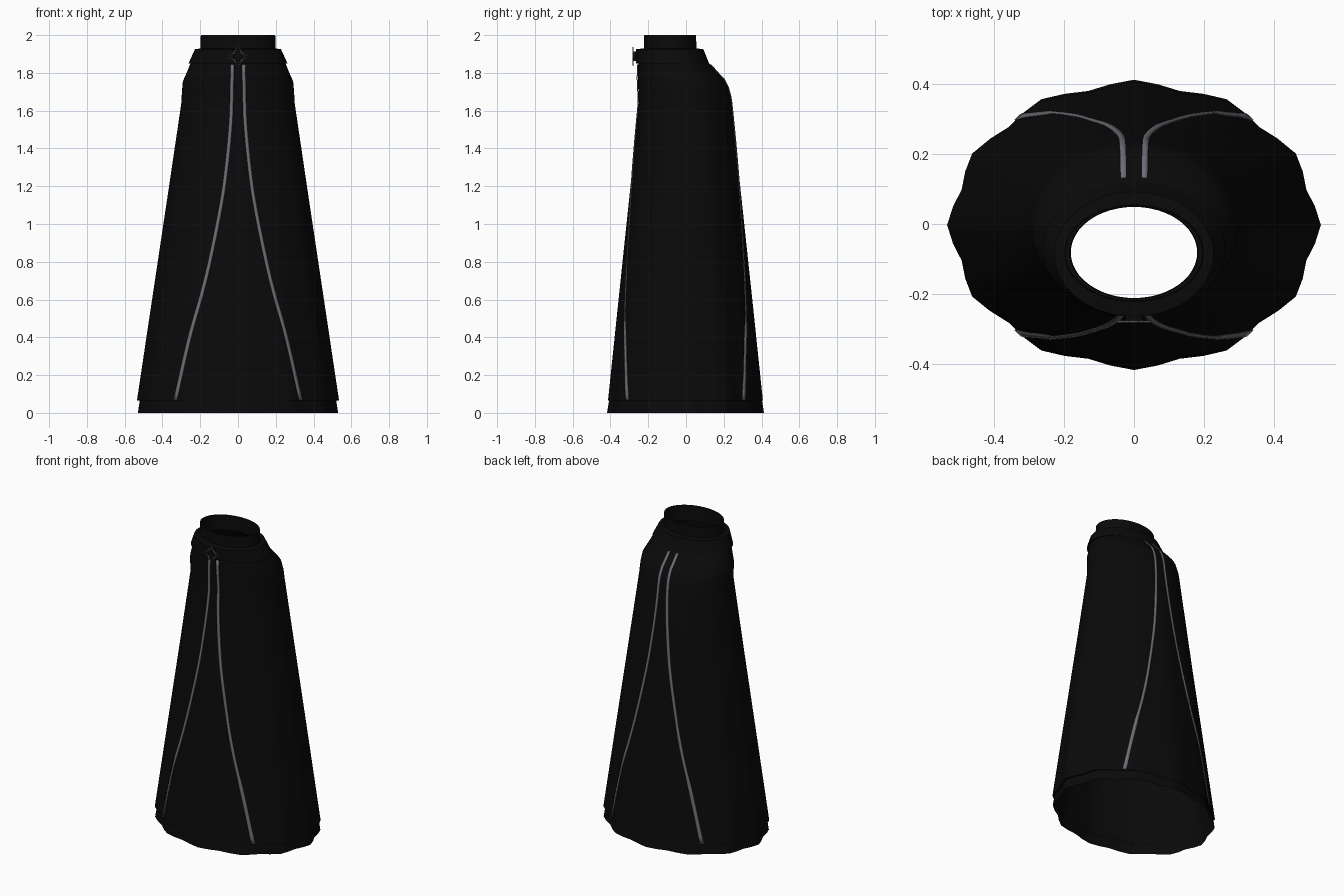
import bpy, bmesh
from math import sin, cos, pi, radians
from mathutils import Vector
from mathutils.bvhtree import BVHTree

cube = bpy.data.objects.get("Cube")
if cube:
    bpy.data.objects.remove(cube)

SEGMENTS = 48
FOLDS = 12


def material(name, colour):
    mat = bpy.data.materials.new(name)
    mat.use_nodes = True
    mat.diffuse_color = colour
    bsdf = mat.node_tree.nodes["Principled BSDF"]
    bsdf.inputs["Base Color"].default_value = colour
    bsdf.inputs["Roughness"].default_value = 0.8
    return mat


black = material("black cloth", (0.003, 0.003, 0.003, 1))
silver = material("silver grey trim", (0.16, 0.155, 0.185, 1))


def finish(name, bm, mat):
    mesh = bpy.data.meshes.new(name)
    bm.to_mesh(mesh)
    bm.free()
    mesh.materials.append(mat)
    obj = bpy.data.objects.new(name, mesh)
    bpy.context.collection.objects.link(obj)
    bpy.ops.object.select_all(action="DESELECT")
    obj.select_set(True)
    bpy.context.view_layer.objects.active = obj
    bpy.ops.object.shade_smooth_by_angle(angle=radians(35))
    return obj


def loft(name, rings):
    """Skin oval rings given as (z, half width, front y, back y, fold depth)."""
    bm = bmesh.new()
    loops = []
    for z, half, front, back, fold in rings:
        loop = []
        for i in range(SEGMENTS):
            a = 2 * pi * i / SEGMENTS
            k = 1 - fold * (1 - cos(FOLDS * a)) / 2
            y = (front + back) / 2 + (back - front) / 2 * k * sin(a)
            loop.append(bm.verts.new((half * k * cos(a), y, z)))
        loops.append(loop)
    for low, high in zip(loops, loops[1:]):
        for i in range(SEGMENTS):
            j = (i + 1) % SEGMENTS
            bm.faces.new((low[i], low[j], high[j], high[i]))
    tree = BVHTree.FromBMesh(bm)
    finish(name, bm, black)
    return tree


# Inner robe, showing below the hem of the cloak
loft("inner_robe", [
    (0.0, 0.53, -0.418, 0.413, 0.045),
    (0.08, 0.518, -0.405, 0.4, 0.045),
    (1.64, 0.285, -0.238, 0.225, 0.0),
    (1.75, 0.275, -0.24, 0.195, 0.0),
    (1.84, 0.235, -0.235, 0.105, 0.0),
    (1.91, 0.19, -0.22, 0.055, 0.0)])

# Outer cloak with folds fading out toward the shoulders
cloak = loft("outer_cloak", [
    (0.068, 0.52, -0.406, 0.401, 0.045),
    (0.065, 0.535, -0.413, 0.407, 0.045),
    (0.6, 0.455, -0.357, 0.351, 0.03),
    (1.2, 0.365, -0.294, 0.287, 0.014),
    (1.64, 0.3, -0.25, 0.24, 0.0),
    (1.7, 0.297, -0.252, 0.23, 0.0),
    (1.755, 0.292, -0.255, 0.21, 0.0),
    (1.8, 0.272, -0.255, 0.168, 0.0),
    (1.86, 0.248, -0.252, 0.115, 0.0)])

# Yoke band around the neck
loft("yoke", [
    (1.85, 0.24, -0.245, 0.11, 0.0),
    (1.85, 0.262, -0.265, 0.122, 0.0),
    (1.925, 0.228, -0.265, 0.092, 0.0),
    (1.93, 0.195, -0.22, 0.055, 0.0)])

# Standing collar with an open neck
loft("collar", [
    (1.92, 0.2, -0.223, 0.056, 0.0),
    (2.0, 0.197, -0.221, 0.053, 0.0),
    (2.0, 0.184, -0.214, 0.05, 0.0),
    (1.9, 0.181, -0.212, 0.049, 0.0)])


# Curved trim ribbons, laid onto the cloak on the front and back
PATH = [(0.333, 0.07), (0.255, 0.41), (0.2, 0.6), (0.148, 0.81), (0.085, 1.13),
        (0.057, 1.34), (0.038, 1.55), (0.033, 1.7), (0.03, 1.845)]


def path_x(z):
    """Smooth interpolation of the ribbon's distance from the centre line."""
    n = len(PATH)
    i = max(k for k in range(n - 1) if PATH[k][1] <= z)

    def slope(k):
        a, b = PATH[max(k - 1, 0)], PATH[min(k + 1, n - 1)]
        return (b[0] - a[0]) / (b[1] - a[1])
    (x0, z0), (x1, z1) = PATH[i], PATH[i + 1]
    h = z1 - z0
    t = (z - z0) / h
    return ((1 + 2 * t) * (1 - t) ** 2 * x0 + t * (1 - t) ** 2 * h * slope(i)
            + t * t * (3 - 2 * t) * x1 + t * t * (t - 1) * h * slope(i + 1))


def ribbon(name, side, facing):
    bm = bmesh.new()
    rows = []
    steps = 44
    for s in range(steps + 1):
        z = PATH[0][1] + (PATH[-1][1] - PATH[0][1]) * s / steps
        row = []
        for edge in (-0.009, 0.009):
            x = side * (path_x(z) + edge)
            hit = cloak.ray_cast(Vector((x, facing * 2, z)), Vector((0, -facing, 0)))[0]
            row.append(bm.verts.new((x, hit.y + facing * 0.007, z)))
        rows.append(row)
    for low, high in zip(rows, rows[1:]):
        quad = (low[0], low[1], high[1], high[0])
        bm.faces.new(quad if side * facing < 0 else quad[::-1])
    obj = finish(name, bm, silver)
    mod = obj.modifiers.new("Thickness", "SOLIDIFY")
    mod.thickness = 0.004


for facing, face_name in ((-1, "front"), (1, "back")):
    for side, side_name in ((1, "left"), (-1, "right")):
        ribbon(f"{face_name}_trim_{side_name}", side, facing)


# Clasp ornament: a ring crossed by a four-lobed loop
def wire(name, radius):
    curve = bpy.data.curves.new(name, "CURVE")
    curve.dimensions = "3D"
    curve.bevel_depth = 0.003
    curve.bevel_resolution = 1
    spline = curve.splines.new("POLY")
    count = 48
    spline.points.add(count - 1)
    for i, point in enumerate(spline.points):
        a = 2 * pi * i / count
        r = radius(a)
        point.co = (r * cos(a), -0.28, 1.887 + r * sin(a), 1)
    spline.use_cyclic_u = True
    curve.materials.append(silver)
    bpy.context.collection.objects.link(bpy.data.objects.new(name, curve))


wire("clasp_ring", lambda a: 0.032)
wire("clasp_lobes", lambda a: 0.036 + 0.011 * cos(4 * a))

# Small backing that carries the clasp on the yoke
bm = bmesh.new()
bmesh.ops.create_cube(bm, size=1)
bmesh.ops.scale(bm, vec=(0.05, 0.02, 0.05), verts=bm.verts)
bmesh.ops.translate(bm, vec=(0, -0.267, 1.887), verts=bm.verts)
finish("clasp_backing", bm, black)
